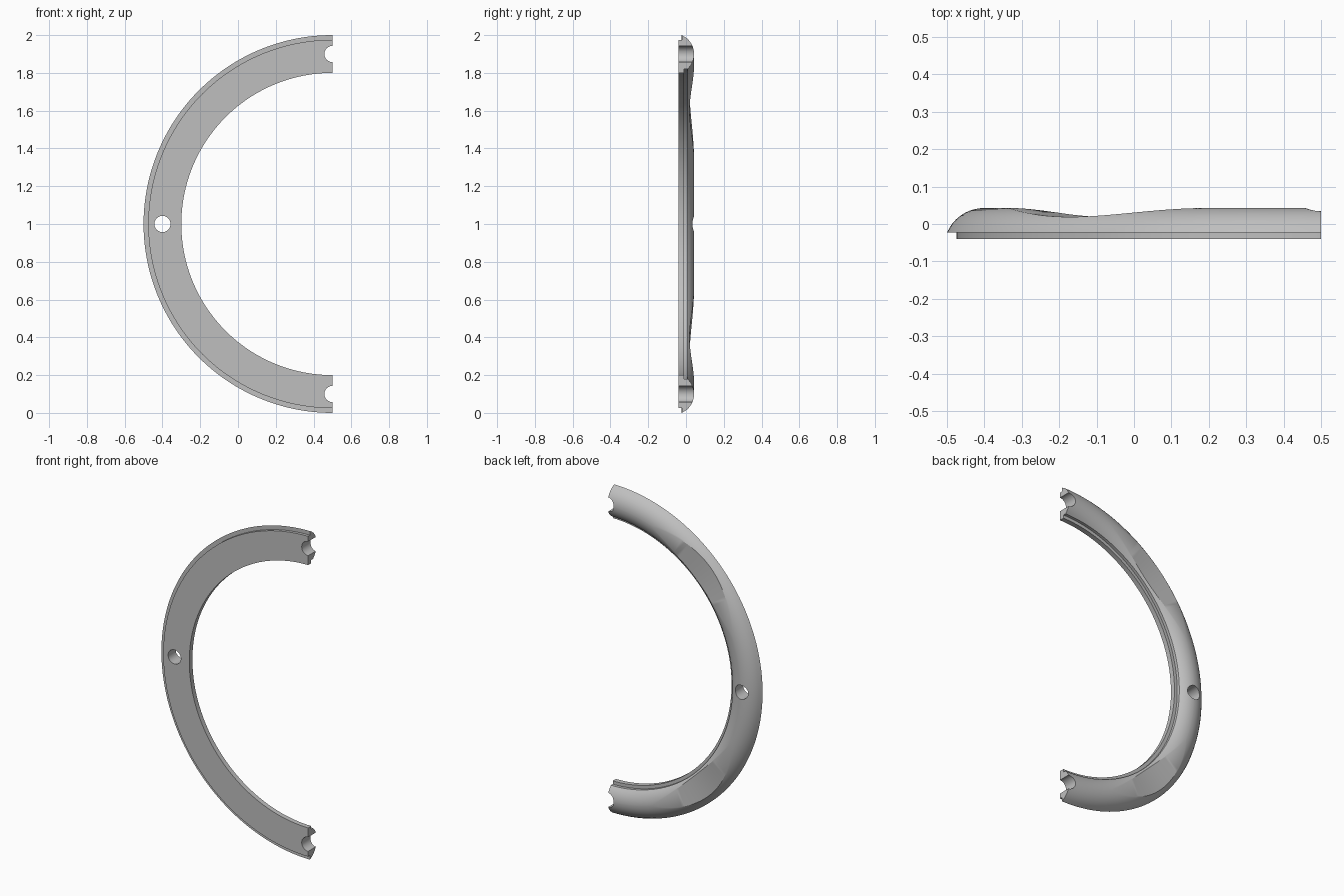
import bpy, bmesh
from math import sin, cos, pi, sqrt, radians, degrees

if "Cube" in bpy.data.objects:
    bpy.data.objects.remove(bpy.data.objects["Cube"])

CX, CZ = 0.5, 1.0            # ring centre
MID, DOME = 0.9, 0.109       # middle radius and dome radius of the section
TOP = 0.043                  # highest point of the dome
AXIS = TOP - DOME            # centre of the dome arc

grey = bpy.data.materials.new("grey")
grey.use_nodes = True
grey.diffuse_color = (0.52, 0.52, 0.52, 1)
grey.node_tree.nodes["Principled BSDF"].inputs["Base Color"].default_value = (0.52, 0.52, 0.52, 1)


def cap_height(angle):
    """Height of the back face: full, with a shallow scallop in each quarter."""
    offset = (abs(degrees(angle)) - 46) / 25
    if abs(offset) >= 1:
        return TOP
    return TOP - 0.024 * (0.5 + 0.5 * cos(pi * offset))


def dome(r):
    return AXIS + sqrt(DOME ** 2 - (r - MID) ** 2)


def section(angle):
    """Closed outline as (radius, y): stepped inside, lipped and domed outside."""
    cap = cap_height(angle)
    half = max(0.003, sqrt(max(0, DOME ** 2 - (cap - AXIS) ** 2)))
    pts = [(0.8, -0.04), (0.8, -0.01), (0.82, -0.01)]
    n = 8
    for start, end in ((0.82, MID - half), (MID + half, 1.0)):
        for i in range(n + 1):
            r = start + (end - start) * i / n
            pts.append((r, dome(r)))
    return pts + [(0.975, -0.022), (0.975, -0.04)]


# Half ring swept from the top end round to the bottom end
bm = bmesh.new()
steps = 144
rings = []
for k in range(steps + 1):
    a = radians(90 - 180 * k / steps)
    rings.append([bm.verts.new((CX - r * cos(a), y, CZ + r * sin(a)))
                  for r, y in section(a)])
count = len(rings[0])
for one, two in zip(rings, rings[1:]):
    for i in range(count):
        j = (i + 1) % count
        bm.faces.new((one[i], one[j], two[j], two[i]))
bm.faces.new(rings[0])
bm.faces.new(rings[-1])
bmesh.ops.recalc_face_normals(bm, faces=bm.faces)
mesh = bpy.data.meshes.new("half_ring")
bm.to_mesh(mesh)
bm.free()
mesh.materials.append(grey)
ring = bpy.data.objects.new("half_ring", mesh)
bpy.context.collection.objects.link(ring)

# Screw hole in the middle and a half hole at each end
for x, z in ((-0.4, 1.0), (0.5, 1.9), (0.5, 0.1)):
    bpy.ops.mesh.primitive_cylinder_add(vertices=48, radius=0.043, depth=0.4,
                                        location=(x, 0, z), rotation=(pi / 2, 0, 0))
    cutter = bpy.context.object
    cutter.name = "hole_cutter"
    cutter.hide_render = True
    cutter.data.materials.append(grey)
    cut = ring.modifiers.new("hole", "BOOLEAN")
    cut.operation = "DIFFERENCE"
    cut.solver = "EXACT"
    cut.object = cutter
    bpy.ops.object.select_all(action="DESELECT")
    ring.select_set(True)
    bpy.context.view_layer.objects.active = ring
    bpy.ops.object.modifier_apply(modifier=cut.name)
    bpy.data.objects.remove(cutter)

bpy.ops.object.shade_smooth_by_angle(angle=radians(30))
